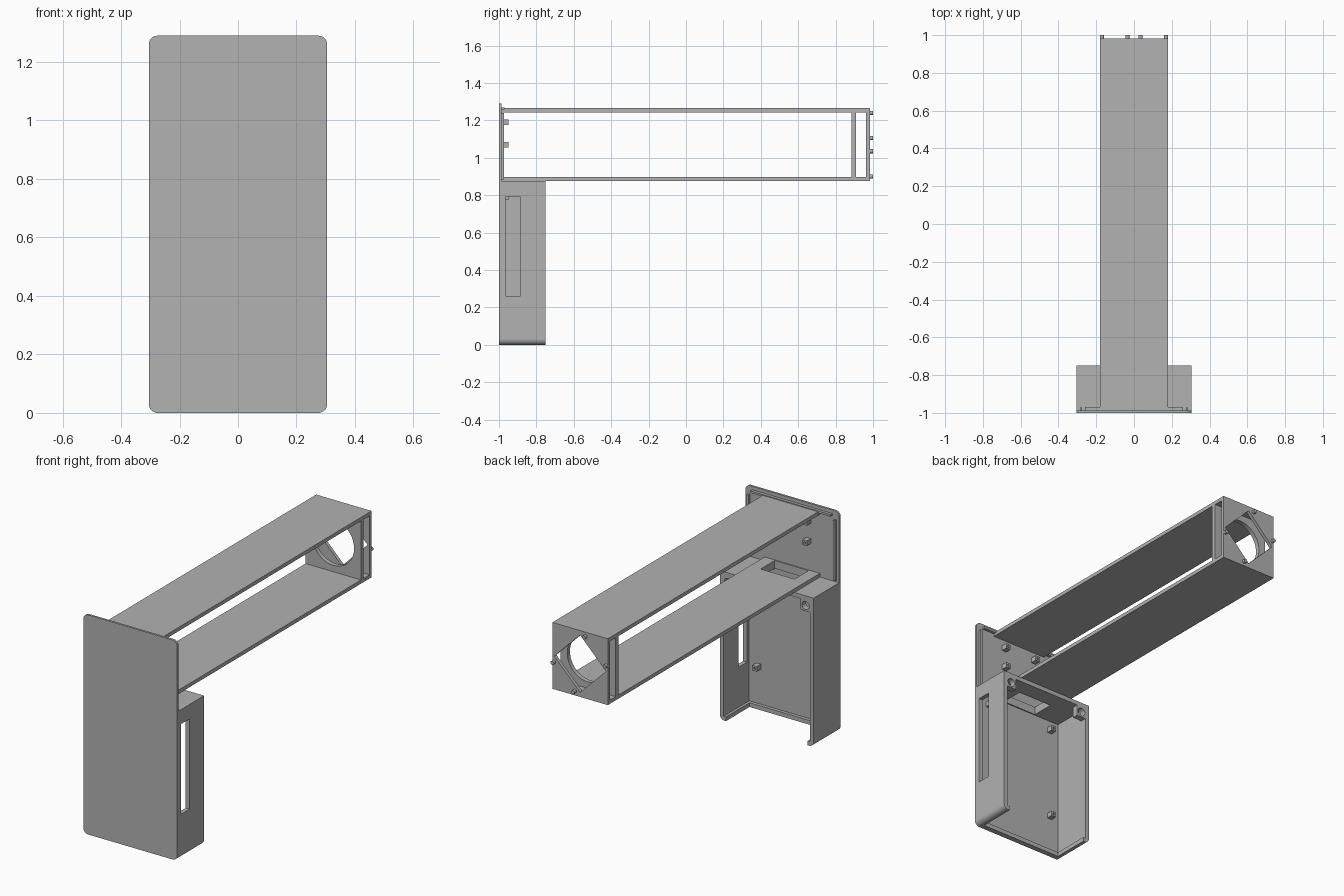
import bpy, bmesh, math

cube = bpy.data.objects.get("Cube")
if cube:
    bpy.data.objects.remove(cube, do_unlink=True)

grey = bpy.data.materials.new("light_grey")
grey.diffuse_color = (0.445, 0.445, 0.445, 1)
grey.use_nodes = True
grey.node_tree.nodes["Principled BSDF"].inputs["Base Color"].default_value = grey.diffuse_color
parts = []

# Where profile coordinates (u, v) and the depth w go, for each extrusion axis
AXES = {"x": lambda u, v, w: (w, u, v),
        "y": lambda u, v, w: (u, w, v),
        "z": lambda u, v, w: (u, v, w)}


def rect(u0, u1, v0, v1):
    return [(u0, v0), (u1, v0), (u1, v1), (u0, v1)]


def arc(u, v, r, start, end, n):
    angles = [math.radians(start + (end - start) * i / n) for i in range(n + 1)]
    return [(u + r * math.cos(a), v + r * math.sin(a)) for a in angles]


def circle(u, v, r, n=48):
    return arc(u, v, r, 0, 360, n)[:-1]


def rounded(u0, u1, v0, v1, r):
    return (arc(u1 - r, v1 - r, r, 0, 90, 8) + arc(u0 + r, v1 - r, r, 90, 180, 8)
            + arc(u0 + r, v0 + r, r, 180, 270, 8) + arc(u1 - r, v0 + r, r, 270, 360, 8))


def plate(name, axis, lo, hi, *loops):
    """Extrude an outline, with any further loops as holes, from lo to hi."""
    curve = bpy.data.curves.new(name + "_profile", "CURVE")
    curve.dimensions = "2D"
    curve.fill_mode = "BOTH"
    curve.extrude = (hi - lo) / 2
    for loop in loops:
        spline = curve.splines.new("POLY")
        spline.points.add(len(loop) - 1)
        for point, (u, v) in zip(spline.points, loop):
            point.co = (u, v, 0, 1)
        spline.use_cyclic_u = True
    temp = bpy.data.objects.new(name + "_profile", curve)
    bpy.context.collection.objects.link(temp)
    bpy.context.view_layer.update()
    evaluated = temp.evaluated_get(bpy.context.evaluated_depsgraph_get())
    mesh = bpy.data.meshes.new_from_object(evaluated)
    bpy.data.objects.remove(temp, do_unlink=True)
    bpy.data.curves.remove(curve)
    bm = bmesh.new()
    bm.from_mesh(mesh)
    for vert in bm.verts:
        u, v, w = vert.co
        vert.co = AXES[axis](u, v, w + (lo + hi) / 2)
    bmesh.ops.remove_doubles(bm, verts=bm.verts, dist=0.0001)
    bmesh.ops.recalc_face_normals(bm, faces=bm.faces)
    bm.to_mesh(mesh)
    bm.free()
    mesh.name = name
    mesh.materials.clear()
    mesh.materials.append(grey)
    obj = bpy.data.objects.new(name, mesh)
    bpy.context.collection.objects.link(obj)
    parts.append(obj)
    return obj


W = 0.305        # half width of the panel and housing
ARM = 0.18       # half width of the arm
WALL = 0.025
BACK = -0.75     # open back of the housing
INNER = -0.987   # inner face of the front panel
MID = 1.07       # height of the arm's axis

# Front panel with locating ribs
plate("front_panel", "y", -1, INNER, rounded(-W, W, 0, 1.29, 0.03))
plate("top_rib", "y", INNER, -0.97, rect(-0.26, 0.26, 1.258, 1.27))

# Housing: roof with cable opening, slotted wall, plain wall, open floor
opening = rect(-0.11, 0.11, -0.98, -0.85)
plate("housing_roof", "z", 0.85, 0.875, rect(-W, W, INNER, BACK), opening)
slot = rect(-0.965, -0.885, 0.26, 0.79)
wall = rect(INNER, BACK, 0.03, 0.85)
plate("slotted_wall", "x", W - WALL, W, wall, slot)
plate("plain_wall", "x", -W, -W + WALL, wall)
plate("floor_lip", "z", 0, WALL, rect(-0.265, 0.265, INNER, -0.968))

for s, side in ((1, "left"), (-1, "right")):
    plate(side + "_rib", "y", INNER, -0.972,
          rect(s * 0.275, s * 0.287, 0.885, 1.24))
    # Rounded lower corner of the housing
    foot = [(0.265, 0)] + arc(W - 0.03, 0.03, 0.03, 270, 360, 8) + [
        (W - WALL, 0.03), (W - WALL, WALL), (0.265, WALL)]
    plate(side + "_lower_corner", "y", INNER, BACK, [(s * u, v) for u, v in foot])
    # Screw boss in the upper corner
    plate(side + "_screw_boss", "y", BACK - 0.035, BACK,
          rect(s * 0.22, s * (W - WALL), 0.785, 0.85), circle(s * 0.252, 0.818, 0.024, 24))
    # Board standoffs on the panel
    for x, z in ((0.105, 1.19), (0.105, 1.07), (0.22, 0.79), (0.22, 0.245)):
        plate(side + "_standoff", "y", INNER, -0.95,
              rect(s * x - 0.015, s * x + 0.015, z - 0.015, z + 0.015),
              circle(s * x, z, 0.007, 12))

# Arm: two long plates joined by two cross plates
plate("arm_bottom", "z", 0.875, 0.897, rect(-ARM, ARM, INNER, 0.983), opening)
plate("arm_top", "z", 1.243, 1.265, rect(-ARM, ARM, INNER, 0.983))
cross = rect(-ARM, ARM, 0.897, 1.243)
plate("inner_cross_plate", "y", 0.885, 0.91, cross, circle(0, MID, 0.135))
d = 0.168
diamond = [(d, MID), (0, MID + d), (-d, MID), (0, MID - d)]
plate("end_plate", "y", 0.963, 0.983, cross, diamond)

# Mounting pegs on the end plate
for x, z in ((-0.035, 0.17), (-0.17, 0.035), (0.035, -0.17), (0.17, -0.035)):
    plate("mounting_peg", "y", 0.983, 1, circle(x, MID + z, 0.011, 16))

bpy.ops.object.select_all(action="DESELECT")
for obj in parts:
    obj.select_set(True)
bpy.context.view_layer.objects.active = parts[0]
bpy.ops.object.shade_smooth_by_angle(angle=math.radians(30))
